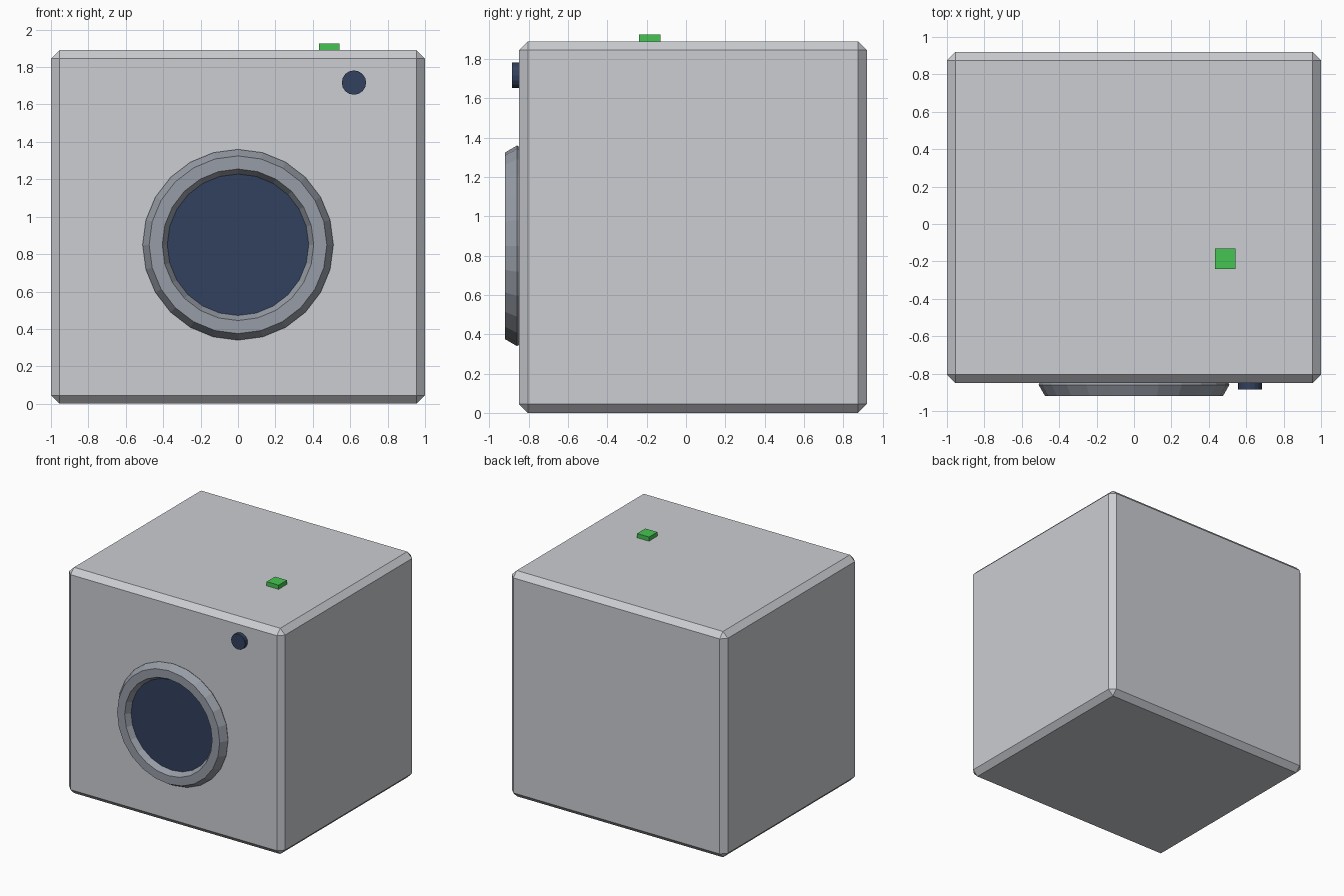
import bpy, math

if "Cube" in bpy.data.objects:
    bpy.data.objects.remove(bpy.data.objects["Cube"])


def material(name, rgb):
    m = bpy.data.materials.new(name)
    m.diffuse_color = (*rgb, 1)
    m.use_nodes = True
    m.node_tree.nodes["Principled BSDF"].inputs["Base Color"].default_value = m.diffuse_color
    return m


GREY = material("light grey", (0.60, 0.61, 0.64))
STEEL = material("steel grey", (0.31, 0.335, 0.38))
NAVY = material("dark navy glass", (0.032, 0.052, 0.112))
GREEN = material("green", (0.06, 0.56, 0.085))
FRONT = -0.85  # front face of the body


def finish(name, mat):
    o = bpy.context.object
    o.name = name
    o.data.materials.append(mat)
    return o


def box(name, lo, hi, mat):
    bpy.ops.mesh.primitive_cube_add(size=1, location=[(a + b) / 2 for a, b in zip(lo, hi)])
    o = finish(name, mat)
    o.scale = [b - a for a, b in zip(lo, hi)]
    bpy.ops.object.transform_apply(location=False, rotation=False, scale=True)
    return o


def disc(name, x, z, radius, y_front, sides, mat):
    y_back = FRONT + 0.03
    bpy.ops.mesh.primitive_cylinder_add(
        vertices=sides, radius=radius, depth=y_back - y_front,
        location=(x, (y_back + y_front) / 2, z), rotation=(math.pi / 2, 0, 0))
    return finish(name, mat)


# Chamfered body
body = box("body", (-1, FRONT, 0), (1, 0.92, 1.89), GREY)
bevel = body.modifiers.new("chamfer", 'BEVEL')
bevel.width = 0.045
bevel.segments = 1

# Door ring with six-sided section
bpy.ops.mesh.primitive_torus_add(
    major_segments=24, minor_segments=6, major_radius=0.44, minor_radius=0.07,
    location=(0, -0.86, 0.85), rotation=(math.pi / 2, 0, 0))
finish("door_ring", STEEL)
for p in bpy.context.object.data.polygons:
    p.use_smooth = False

# Door glass and control knob
disc("door_glass", 0, 0.85, 0.38, -0.874, 32, NAVY)
disc("knob", 0.62, 1.717, 0.065, -0.884, 16, NAVY)

# Small green block on the top
box("top_button", (0.434, -0.24, 1.86), (0.544, -0.13, 1.925), GREEN)
